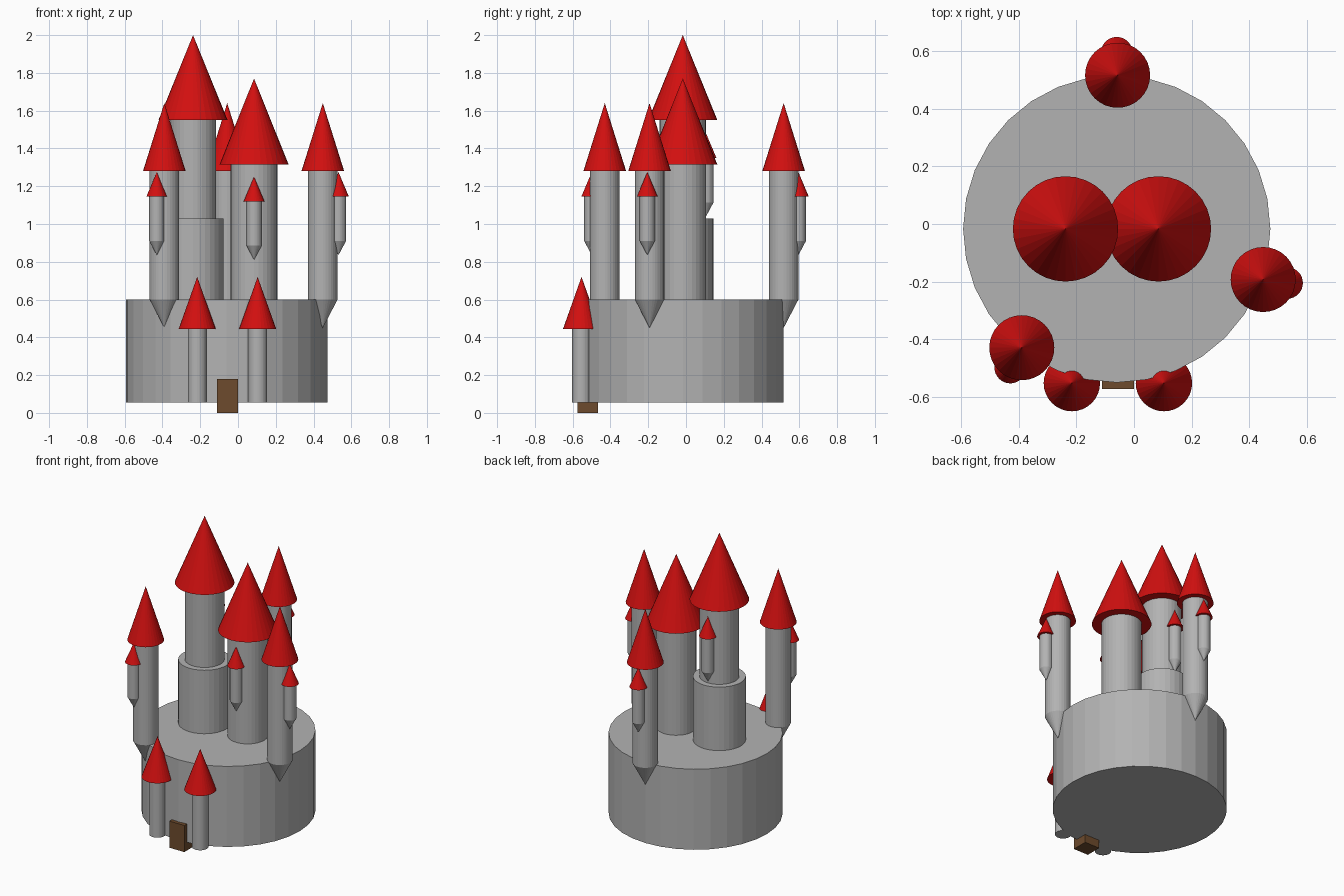
import bpy, bmesh
from mathutils import Matrix

if "Cube" in bpy.data.objects:
    bpy.data.objects.remove(bpy.data.objects["Cube"])


def material(name, rgb):
    m = bpy.data.materials.new(name)
    m.diffuse_color = (*rgb, 1)
    m.use_nodes = True
    m.node_tree.nodes["Principled BSDF"].inputs["Base Color"].default_value = m.diffuse_color
    return m


STONE = material("grey_stone", (0.45, 0.45, 0.45))
RED = material("red_roof", (0.65, 0.005, 0.005))
BROWN = material("brown_wood", (0.155, 0.07, 0.026))


def finish(name, bm, mat):
    me = bpy.data.meshes.new(name)
    bm.to_mesh(me)
    bm.free()
    me.materials.append(mat)
    ob = bpy.data.objects.new(name, me)
    bpy.context.collection.objects.link(ob)


def frustum(name, x, y, z0, z1, r0, r1, mat):
    """Vertical 32-sided cylinder or cone from z0 to z1."""
    bm = bmesh.new()
    bmesh.ops.create_cone(bm, cap_ends=True, segments=32, radius1=r0, radius2=r1,
                          depth=z1 - z0,
                          matrix=Matrix.Translation((x, y, (z0 + z1) / 2)))
    finish(name, bm, mat)


def tower(name, x, y, z0, z1, r, apex, roof_r, tip=None):
    """Round shaft with a red cone roof and an optional hanging point below."""
    frustum(name + "_shaft", x, y, z0, z1, r, r, STONE)
    frustum(name + "_roof", x, y, z1, apex, roof_r, 0, RED)
    if tip is not None:
        frustum(name + "_corbel", x, y, tip, z0, 0, r, STONE)


def turret(name, x, y, eaves):
    """Small hanging turret on the side of a tower."""
    tower(name, x, y, eaves - 0.235, eaves, 0.04, eaves + 0.13, 0.055, eaves - 0.31)


CX, CY = -0.06, -0.017

# Round castle base
frustum("castle_base", CX, CY, 0.055, 0.60, 0.534, 0.534, STONE)

# Tall stepped keep and second keep
frustum("tall_keep_lower", -0.238, CY, 0.60, 1.03, 0.162, 0.162, STONE)
tower("tall_keep", -0.238, CY, 1.03, 1.55, 0.122, 2.0, 0.183)
turret("tall_keep_turret", -0.238, CY + 0.123, 1.35)
tower("short_keep", 0.085, CY, 0.60, 1.315, 0.124, 1.77, 0.183)
turret("short_keep_turret", 0.085, CY - 0.123, 1.12)

# Three wall towers on the rim, each with an outward turret
for name, x, y, tx, ty in (("back", -0.057, 0.517, -0.06, 0.595),
                           ("right", 0.449, -0.193, 0.532, -0.205),
                           ("left", -0.39, -0.43, -0.43, -0.499)):
    tower(name + "_wall_tower", x, y, 0.60, 1.28, 0.078, 1.64, 0.113, 0.45)
    turret(name + "_wall_turret", tx, ty, 1.145)

# Pair of gate towers
for name, side in (("left", -1), ("right", 1)):
    tower(name + "_gate_tower", -0.056 + side * 0.16, -0.553, 0.055, 0.445, 0.05, 0.72, 0.098)

# Wooden gate block
bm = bmesh.new()
bmesh.ops.create_cube(bm, size=1, matrix=Matrix.Translation((-0.056, -0.52, 0.09))
                      @ Matrix.Diagonal((0.112, 0.108, 0.18, 1)))
finish("gate", bm, BROWN)
